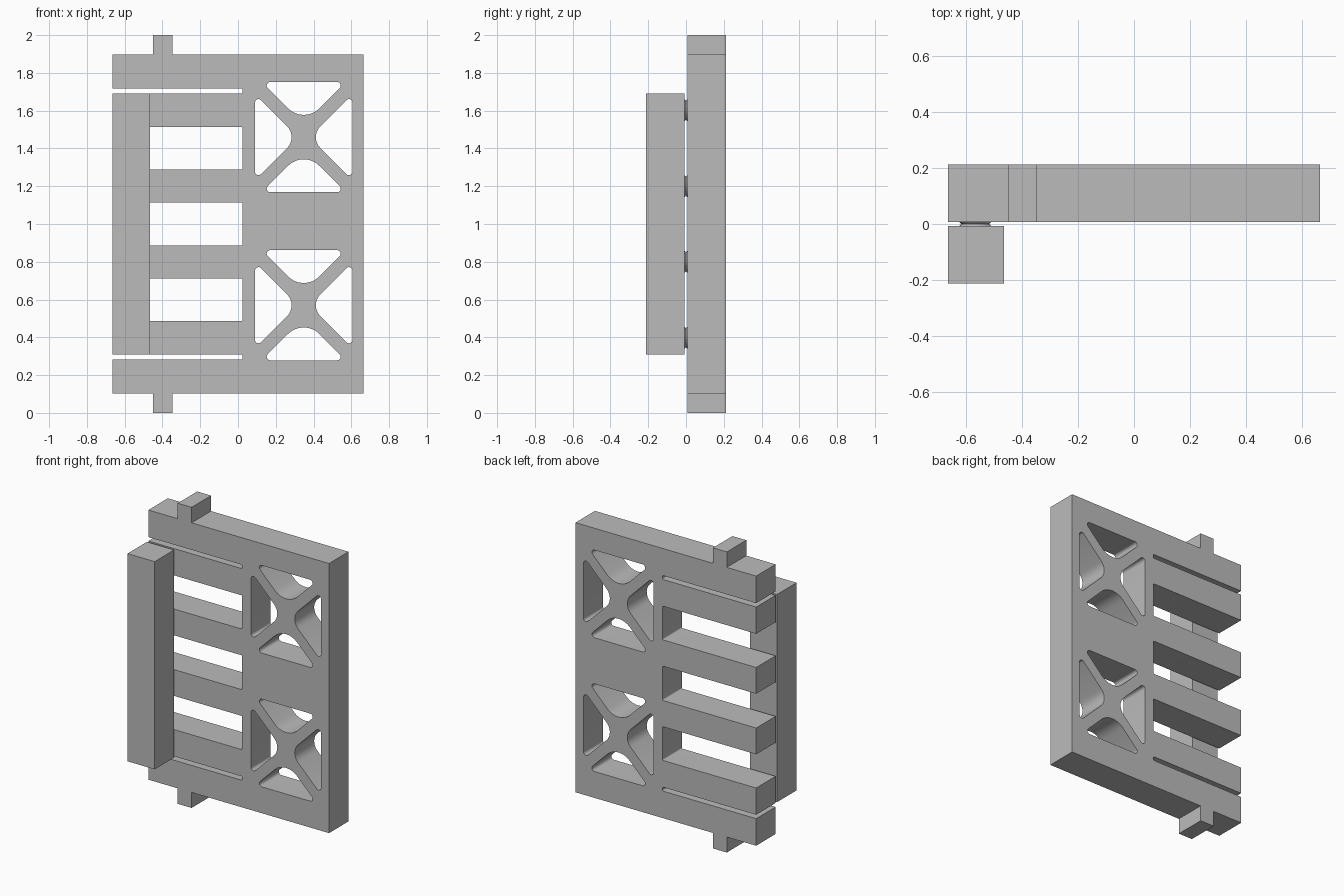
import bpy, bmesh, math
from mathutils import Vector

cube = bpy.data.objects.get("Cube")
if cube:
    bpy.data.objects.remove(cube, do_unlink=True)

grey = bpy.data.materials.new("plain grey")
grey.use_nodes = True
grey.diffuse_color = (0.5, 0.5, 0.5, 1)
grey.node_tree.nodes["Principled BSDF"].inputs["Base Color"].default_value = (0.5, 0.5, 0.5, 1)

GAP, OUTER = 0.0075, 0.212      # half gap between plate and bar, half total depth


def rounded(corners, steps=8):
    """Turn (x, z, radius) corners into an outline with filleted corners."""
    out = []
    for i, (x, z, r) in enumerate(corners):
        p = Vector((x, z))
        if r == 0:
            out.append(p)
            continue
        a = (Vector(corners[i - 1][:2]) - p).normalized()
        b = (Vector(corners[(i + 1) % len(corners)][:2]) - p).normalized()
        half = a.angle(b) / 2
        centre = p + (a + b).normalized() * (r / math.sin(half))
        start = p + a * (r / math.tan(half)) - centre
        end = p + b * (r / math.tan(half)) - centre
        sweep = math.atan2(start.x * end.y - start.y * end.x, start.dot(end))
        for k in range(steps + 1):
            t = sweep * k / steps
            out.append(centre + Vector((start.x * math.cos(t) - start.y * math.sin(t),
                                        start.x * math.sin(t) + start.y * math.cos(t))))
    return out


def finish(obj):
    obj.data.materials.clear()
    obj.data.materials.append(grey)
    bpy.ops.object.select_all(action='DESELECT')
    obj.select_set(True)
    bpy.context.view_layer.objects.active = obj
    bpy.ops.object.shade_smooth_by_angle(angle=math.radians(30))


def mesh_object(name, bm):
    bmesh.ops.recalc_face_normals(bm, faces=bm.faces)
    mesh = bpy.data.meshes.new(name)
    bm.to_mesh(mesh)
    bm.free()
    obj = bpy.data.objects.new(name, mesh)
    bpy.context.collection.objects.link(obj)
    finish(obj)
    return obj


# Comb plate outline: two pivot tabs and five slots opening on the right side
W, BOT, TOP, ROOT = 0.665, 0.103, 1.897, 0.025
TAB = (-0.449, -0.347)
slots = [(0.283, 0.309), (0.487, 0.711), (0.886, 1.114), (1.289, 1.513), (1.691, 1.717)]
outline = [(-W, BOT, 0), (TAB[0], BOT, 0), (TAB[0], 0, 0), (TAB[1], 0, 0), (TAB[1], BOT, 0),
           (W, BOT, 0), (W, TOP, 0),
           (TAB[1], TOP, 0), (TAB[1], 2, 0), (TAB[0], 2, 0), (TAB[0], TOP, 0), (-W, TOP, 0)]
for low, high in reversed(slots):
    outline += [(-W, high, 0), (ROOT, high, 0.008), (ROOT, low, 0.008), (-W, low, 0)]
loops = [rounded(outline)]

# Four rounded triangular openings around each X brace
for cz in (1.46, 0.57):
    for s in (1, -1):
        cx = 0.348
        loops.append(rounded([(cx - 0.2225, cz + s * 0.2915, 0.0187),
                              (cx + 0.2225, cz + s * 0.2915, 0.0187),
                              (cx, cz + s * 0.069, 0.117)]))
        loops.append(rounded([(cx + s * 0.258, cz - 0.228, 0.0187),
                              (cx + s * 0.258, cz + 0.228, 0.0187),
                              (cx + s * 0.030, cz, 0.0825)]))

# Extrude the filled outline into the plate
curve = bpy.data.curves.new("comb_plate", 'CURVE')
curve.dimensions = '2D'
curve.fill_mode = 'BOTH'
curve.extrude = (OUTER - GAP) / 2
for loop in loops:
    spline = curve.splines.new('POLY')
    spline.points.add(len(loop) - 1)
    for point, co in zip(spline.points, loop):
        point.co = (co.x, co.y, 0, 1)
    spline.use_cyclic_u = True
source = bpy.data.objects.new("plate_profile", curve)
bpy.context.collection.objects.link(source)
bpy.context.view_layer.update()
flat = bpy.data.meshes.new_from_object(source.evaluated_get(bpy.context.evaluated_depsgraph_get()))
bpy.data.objects.remove(source, do_unlink=True)
bm = bmesh.new()
bm.from_mesh(flat)
bpy.data.meshes.remove(flat)
bmesh.ops.remove_doubles(bm, verts=bm.verts, dist=1e-5)
for v in bm.verts:               # stand the plate upright
    v.co = (v.co.x, (OUTER + GAP) / 2 - v.co.z, v.co.y)
mesh_object("comb_plate", bm)

# Square bar in front of the finger tips
bm = bmesh.new()
bmesh.ops.create_cube(bm, size=1)
for v in bm.verts:
    v.co = (-0.565 + v.co.x * 0.2, -(OUTER + GAP) / 2 + v.co.y * (OUTER - GAP), 1 + v.co.z * 1.382)
mesh_object("front_bar", bm)

# Small waisted discs joining the bar to each finger
for i, z in enumerate((0.398, 0.799, 1.201, 1.602)):
    bm = bmesh.new()
    profile = [(0, -GAP), (0.058, -GAP), (0.05, 0), (0.058, GAP), (0, GAP)]
    verts = [bm.verts.new((r, y, 0)) for r, y in profile]
    edges = [bm.edges.new(pair) for pair in zip(verts, verts[1:])]
    bmesh.ops.spin(bm, geom=verts + edges, cent=(0, 0, 0), axis=(0, 1, 0),
                   angle=math.tau, steps=24)
    bmesh.ops.remove_doubles(bm, verts=bm.verts, dist=1e-5)
    disc = mesh_object(f"joint_disc_{i + 1}", bm)
    disc.location = (-0.567, 0, z)
